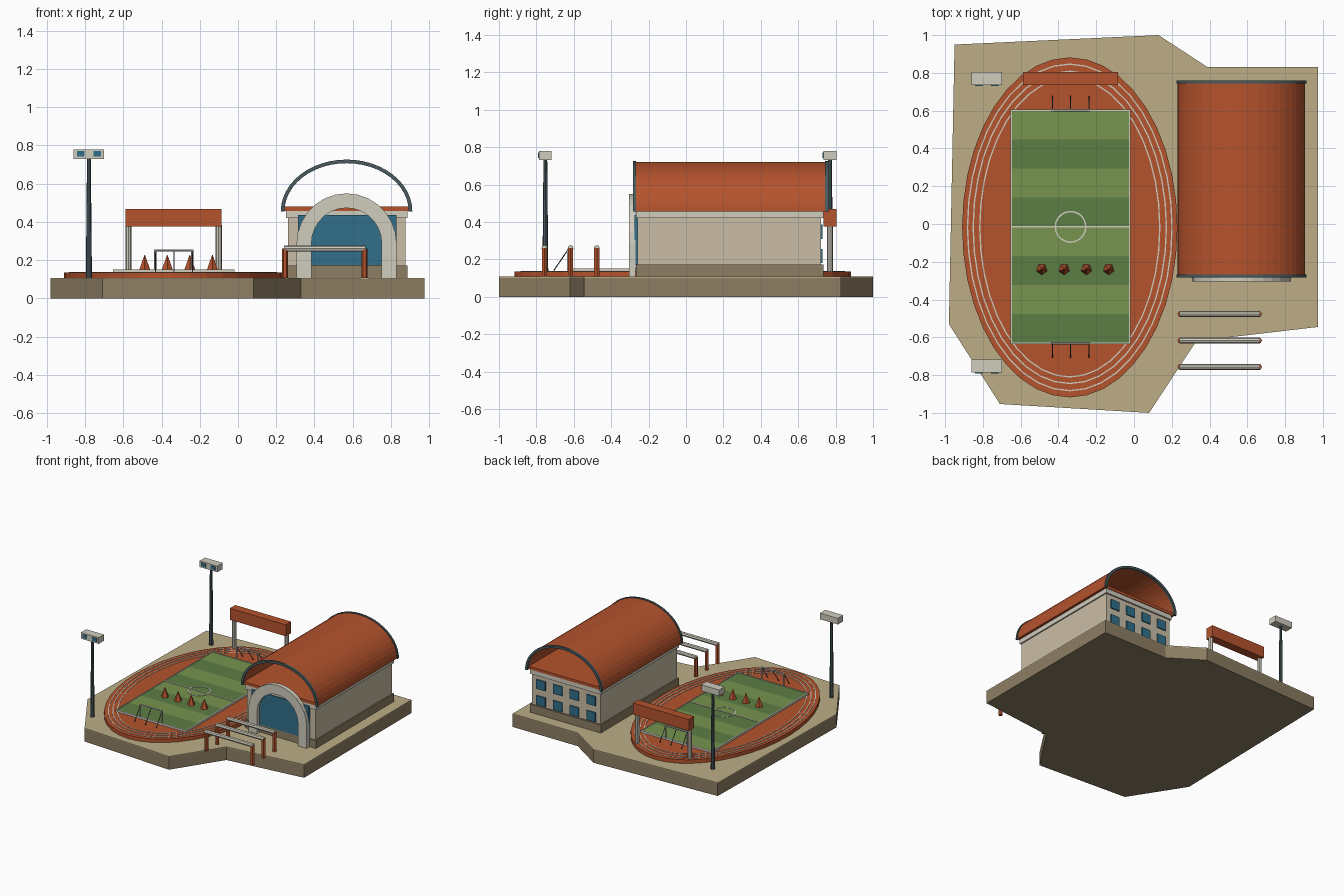
import bpy, bmesh
from math import sin, cos, pi
from mathutils import Vector

if "Cube" in bpy.data.objects:
    bpy.data.objects.remove(bpy.data.objects["Cube"])


def material(name, hexcode):
    m = bpy.data.materials.new(name)
    rgb = [int(hexcode[i:i + 2], 16) / 255 for i in (0, 2, 4)]
    m.diffuse_color = [((c + 0.055) / 1.055) ** 2.4 for c in rgb] + [1]
    m.use_nodes = True
    m.node_tree.nodes["Principled BSDF"].inputs["Base Color"].default_value = m.diffuse_color
    return m


SAND = material("sand", "BDAE87")
EARTH = material("earth", "8E7F64")
CLAY = material("clay", "B5532D")
WHITE = material("off_white", "D0CCBE")
WALL = material("wall", "CABEA6")
STEEL = material("steel", "4A5B5E")
GLASS = material("glass", "31708A")
LIGHT_GREEN = material("light_grass", "77944F")
DARK_GREEN = material("dark_grass", "5C7E45")


def build(name, bm, mat):
    bmesh.ops.recalc_face_normals(bm, faces=bm.faces)
    me = bpy.data.meshes.new(name)
    bm.to_mesh(me)
    bm.free()
    me.materials.append(mat)
    ob = bpy.data.objects.new(name, me)
    bpy.context.collection.objects.link(ob)
    return ob


def loft(name, lower, upper, mat):
    """Solid between two matching outlines."""
    bm = bmesh.new()
    a = [bm.verts.new(p) for p in lower]
    b = [bm.verts.new(p) for p in upper]
    n = len(a)
    bm.faces.new(a[::-1])
    bm.faces.new(b)
    for i in range(n):
        bm.faces.new((a[i], a[(i + 1) % n], b[(i + 1) % n], b[i]))
    return build(name, bm, mat)


def prism(name, pts, z0, z1, mat):
    return loft(name, [(x, y, z0) for x, y in pts], [(x, y, z1) for x, y in pts], mat)


def box(name, x0, x1, y0, y1, z0, z1, mat):
    return prism(name, [(x0, y0), (x1, y0), (x1, y1), (x0, y1)], z0, z1, mat)


def rod(name, p, q, r0, r1, n, mat, turn=0.0):
    p, q = Vector(p), Vector(q)
    d = (q - p).normalized()
    u = Vector((1, 0, 0)) if abs(d.x) < 0.9 else Vector((0, 1, 0))
    v = d.cross(u).normalized()
    u = v.cross(d)
    circ = [u * cos(turn + 2 * pi * i / n) + v * sin(turn + 2 * pi * i / n) for i in range(n)]
    return loft(name, [p + c * r0 for c in circ], [q + c * r1 for c in circ], mat)


def band(name, outer, inner, depth, mat, closed):
    """Solid strip between two curves, extruded by a vector."""
    bm = bmesh.new()
    depth = Vector(depth)
    rows = [[bm.verts.new(Vector(p) + off) for p in pts] for pts, off in
            ((outer, depth * 0), (inner, depth * 0), (inner, depth), (outer, depth))]
    n = len(outer)
    for i in range(n if closed else n - 1):
        j = (i + 1) % n
        for k in range(4):
            r, s = rows[k], rows[(k + 1) % 4]
            bm.faces.new((r[i], r[j], s[j], s[i]))
    if not closed:
        bm.faces.new([r[0] for r in rows])
        bm.faces.new([r[-1] for r in rows][::-1])
    return build(name, bm, mat)


def ellipse(cx, cy, rx, ry, n):
    return [(cx + rx * cos(2 * pi * i / n), cy + ry * sin(2 * pi * i / n)) for i in range(n)]


def flat_ring(name, cx, cy, rx, ry, w, z0, z1, n, mat):
    band(name, [(x, y, z0) for x, y in ellipse(cx, cy, rx, ry, n)],
         [(x, y, z0) for x, y in ellipse(cx, cy, rx - w, ry - w, n)], (0, 0, z1 - z0), mat, True)


def half_arc(cx, cz, rx, rz, y, n, leg=None):
    pts = [(cx + rx * cos(pi * i / n), y, cz + rz * sin(pi * i / n)) for i in range(n + 1)]
    return pts if leg is None else [(cx + rx, y, leg)] + pts + [(cx - rx, y, leg)]


# Ground slab
outline = [(-0.95, 0.95), (-0.98, -0.53), (-0.71, -0.953), (0.08, -1.0), (0.33, -0.62),
           (0.975, -0.545), (0.975, 0.83), (0.39, 0.83), (0.13, 1.0)]
prism("ground_slab", outline, 0, 0.1, EARTH)
prism("ground_top", outline, 0.1, 0.107, SAND)

# Running track and lane lines
CX, CY = -0.34, -0.018
prism("running_track", ellipse(CX, CY, 0.57, 0.9, 40), 0.105, 0.136, CLAY)
for rx, ry in ((0.545, 0.868), (0.515, 0.83), (0.48, 0.795)):
    flat_ring("lane_line", CX, CY, rx, ry, 0.007, 0.134, 0.139, 40, WHITE)

# Striped pitch with markings
X0, X1, Y0, Y1 = -0.65, -0.022, -0.632, 0.602
step = (Y1 - Y0) / 8
for i in range(8):
    box("grass_stripe", X0, X1, Y0 + i * step, Y0 + (i + 1) * step, 0.12, 0.149,
        LIGHT_GREEN if i % 2 else DARK_GREEN)
for y in (Y0, CY + 0.003, Y1):
    box("pitch_line", X0 - 0.004, X1 + 0.004, y - 0.004, y + 0.004, 0.136, 0.152, WHITE)
for x in (X0, X1):
    box("touch_line", x - 0.004, x + 0.004, Y0, Y1, 0.136, 0.152, WHITE)
flat_ring("centre_circle", -0.336, -0.015, 0.085, 0.085, 0.008, 0.147, 0.152, 20, WHITE)

# Goals with sloping net stays
for y, s in ((Y1, 1), (Y0, -1)):
    for x in (-0.433, -0.239):
        rod("goal_post", (x, y, 0.145), (x, y, 0.252), 0.006, 0.006, 6, WHITE)
    rod("goal_crossbar", (-0.439, y, 0.25), (-0.233, y, 0.25), 0.006, 0.006, 6, WHITE)
    for x in (-0.433, -0.336, -0.239):
        rod("net_stay", (x, y, 0.25), (x, y + s * 0.075, 0.14), 0.003, 0.003, 5, STEEL)

# Training cones
for x in (-0.488, -0.37, -0.252, -0.134):
    rod("training_cone", (x, -0.24, 0.15), (x, -0.24, 0.226), 0.03, 0.002, 5, CLAY, -pi / 2)

# Floodlights
for y in (0.77, -0.752):
    rod("lamp_pole", (-0.78, y, 0.1), (-0.78, y, 0.74), 0.016, 0.01, 8, STEEL)
    box("lamp_head", -0.86, -0.7, y - 0.034, y + 0.034, 0.73, 0.78, WHITE)
    for x in (-0.823, -0.737):
        box("lamp_lens", x - 0.02, x + 0.02, y - 0.039, y - 0.03, 0.742, 0.77, GLASS)

# Start gantry
for x in (-0.573, -0.101):
    rod("gantry_post", (x, 0.77, 0.11), (x, 0.77, 0.385), 0.016, 0.016, 8, WHITE)
box("gantry_board", -0.588, -0.086, 0.735, 0.804, 0.375, 0.468, CLAY)

# Hurdles
for y in (-0.477, -0.617, -0.757):
    for x in (0.246, 0.662):
        rod("hurdle_post", (x, y, 0.107), (x, y, 0.26), 0.016, 0.016, 6, CLAY)
    rod("hurdle_bar", (0.24, y, 0.26), (0.668, y, 0.26), 0.016, 0.016, 8, WHITE)

# Sports hall body
HX = 0.568
box("hall_plinth", HX - 0.318, HX + 0.318, -0.268, 0.735, 0.1, 0.172, EARTH)
box("hall_walls", HX - 0.307, HX + 0.307, -0.258, 0.722, 0.17, 0.425, WALL)
box("hall_eaves", HX - 0.318, HX + 0.318, -0.268, 0.735, 0.42, 0.457, WHITE)
box("roof_deck", HX - 0.33, HX + 0.33, -0.272, 0.74, 0.457, 0.48, CLAY)

# Open vaulted roof with end ribs
band("vault_roof", half_arc(HX, 0.457, 0.338, 0.264, -0.275, 24),
     half_arc(HX, 0.457, 0.326, 0.252, -0.275, 24), (0, 1.025, 0), CLAY, False)
for y in (-0.284, 0.744):
    band("roof_rib", half_arc(HX, 0.455, 0.344, 0.271, y, 24),
         half_arc(HX, 0.455, 0.325, 0.252, y, 24), (0, 0.017, 0), STEEL, False)

# Glazed entrance with arch
box("entrance_glass", HX - 0.255, HX + 0.26, -0.276, -0.25, 0.172, 0.437, GLASS)
band("entrance_arch", half_arc(HX, 0.285, 0.262, 0.264, -0.305, 14, 0.107),
     half_arc(HX, 0.285, 0.184, 0.188, -0.305, 14, 0.107), (0, 0.035, 0), WHITE, False)

# Rear windows
for i in range(4):
    x = HX + (i - 1.5) * 0.15
    for z in (0.18, 0.31):
        box("rear_window", x - 0.04, x + 0.04, 0.715, 0.731, z, z + 0.075, GLASS)
